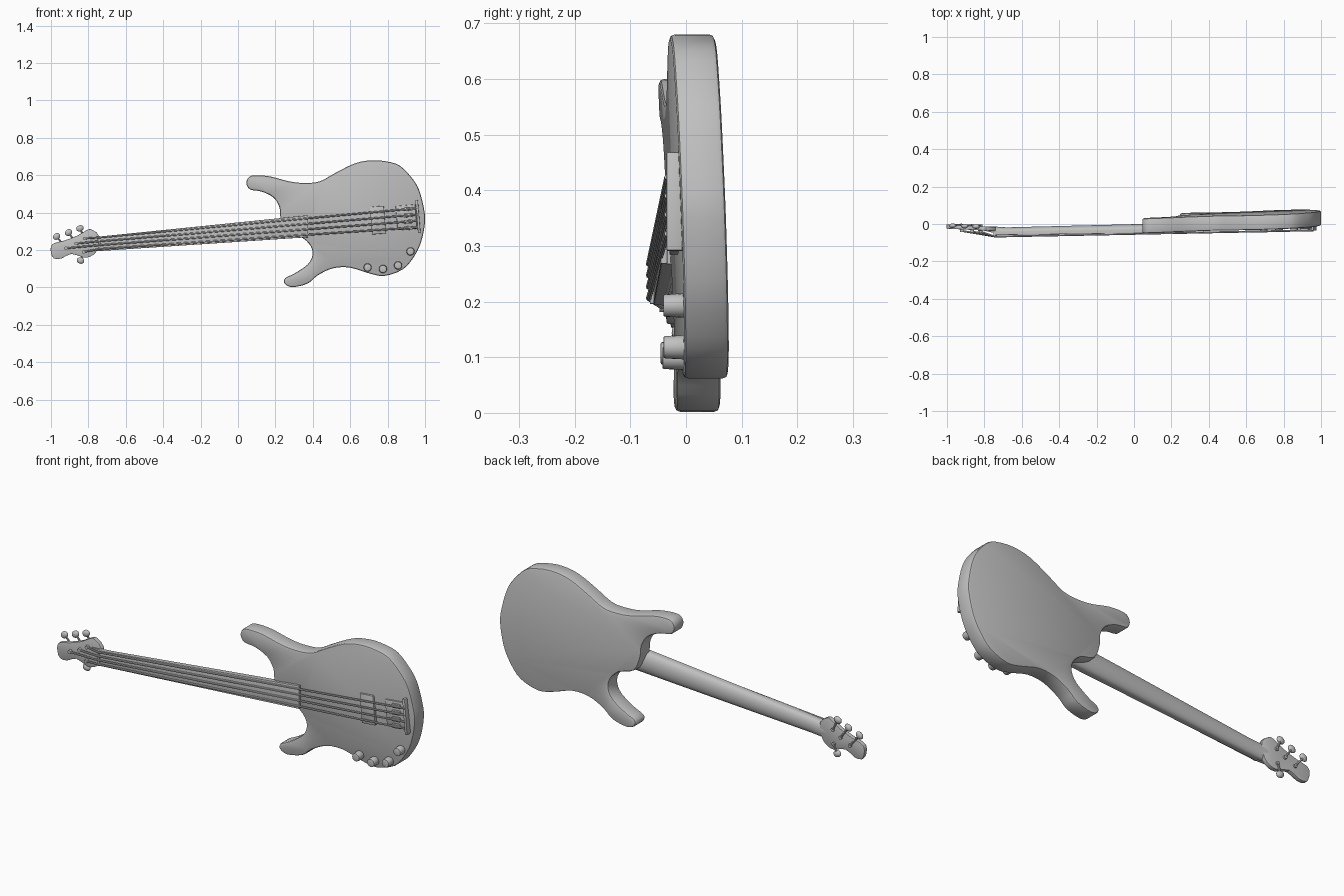
import bpy, bmesh, math
from mathutils import Vector, Matrix

cube = bpy.data.objects.get("Cube")
if cube:
    bpy.data.objects.remove(cube, do_unlink=True)

GREY = 0.53
grey = bpy.data.materials.new("plain grey")
grey.use_nodes = True
grey.diffuse_color = (GREY, GREY, GREY, 1)
grey.node_tree.nodes["Principled BSDF"].inputs["Base Color"].default_value = (GREY, GREY, GREY, 1)


def finish(name, bm, angle=25):
    """Turn a bmesh into a shaded, coloured object."""
    bmesh.ops.recalc_face_normals(bm, faces=bm.faces)
    mesh = bpy.data.meshes.new(name)
    bm.to_mesh(mesh)
    bm.free()
    mesh.materials.append(grey)
    obj = bpy.data.objects.new(name, mesh)
    bpy.context.collection.objects.link(obj)
    bpy.ops.object.select_all(action='DESELECT')
    obj.select_set(True)
    bpy.context.view_layer.objects.active = obj
    bpy.ops.object.shade_smooth_by_angle(angle=math.radians(angle))
    return obj


def rounded(points, steps):
    """Closed Catmull-Rom curve through 2D points."""
    pts = [Vector(p) for p in points]
    out = []
    for i in range(len(pts)):
        a, b, c, d = (pts[(i + k) % len(pts)] for k in (-1, 0, 1, 2))
        for s in range(steps):
            t = s / steps
            out.append(0.5 * (2 * b + (c - a) * t + (2 * a - 5 * b + 4 * c - d) * t ** 2
                              + (3 * b - a - 3 * c + d) * t ** 3))
    return out


def slab(name, outline, front, depth, bevel):
    """Outline in x and z, extruded backwards from a tilted front plane."""
    bm = bmesh.new()
    rings = [[bm.verts.new((p.x, front(p.x, p.y) + off, p.y)) for p in outline]
             for off in (0, depth)]
    caps = [bm.faces.new(ring) for ring in rings]
    n = len(outline)
    for i in range(n):
        j = (i + 1) % n
        bm.faces.new((rings[0][i], rings[0][j], rings[1][j], rings[1][i]))
    bmesh.ops.recalc_face_normals(bm, faces=bm.faces)
    rim = list({e for cap in caps for e in cap.edges})
    bmesh.ops.bevel(bm, geom=rim, offset=bevel, segments=2, profile=0.5,
                    affect='EDGES', clamp_overlap=False)
    return finish(name, bm)


def loft(name, sections):
    bm = bmesh.new()
    rings = [[bm.verts.new(p) for p in sec] for sec in sections]
    for a, b in zip(rings, rings[1:]):
        for i in range(len(a)):
            j = (i + 1) % len(a)
            bm.faces.new((a[i], a[j], b[j], b[i]))
    bm.faces.new(rings[0])
    bm.faces.new(rings[-1])
    return finish(name, bm)


def rod(name, a, b, r1, r2, sides=16, bevel=0):
    a, b = Vector(a), Vector(b)
    bm = bmesh.new()
    turn = (b - a).to_track_quat('Z', 'Y').to_matrix().to_4x4()
    bmesh.ops.create_cone(bm, cap_ends=True, segments=sides, radius1=r1, radius2=r2,
                          depth=(b - a).length, matrix=Matrix.Translation((a + b) / 2) @ turn)
    if bevel:
        rim = [e for f in bm.faces if len(f.verts) == sides for e in f.edges]
        bmesh.ops.bevel(bm, geom=rim, offset=bevel, segments=2, profile=0.5, affect='EDGES')
    return finish(name, bm)


def box(name, centre, size, bevel=0.003):
    """Box turned to follow the slant of the neck."""
    bm = bmesh.new()
    bmesh.ops.create_cube(bm, size=1)
    bmesh.ops.scale(bm, vec=size, verts=bm.verts)
    bmesh.ops.bevel(bm, geom=bm.edges[:], offset=bevel, segments=2, profile=0.5, affect='EDGES')
    bmesh.ops.transform(bm, verts=bm.verts,
                        matrix=Matrix.Translation(centre) @ Matrix.Rotation(-SLANT, 4, 'Y'))
    return finish(name, bm)


def ball(name, centre, size, turn):
    bm = bmesh.new()
    bmesh.ops.create_uvsphere(bm, u_segments=14, v_segments=8, radius=1)
    bmesh.ops.scale(bm, vec=size, verts=bm.verts)
    bmesh.ops.transform(bm, verts=bm.verts,
                        matrix=Matrix.Translation(centre) @ Matrix.Rotation(turn, 4, 'Y'))
    return finish(name, bm, 60)


SLANT = math.atan(0.084)


def body_front(x, z):
    return -0.03 + 0.035 * x - 0.037 * z


def head_front(x, z):
    return -0.03 - 0.05 * (x + 0.9)


def neck_mid(x):
    return 0.296 + 0.084 * x


def neck_half(x):
    return 0.052 + 0.018 * x


def neck_front(x):
    return -0.05 + 0.012 * x


# Body with two horns
body_points = [
    (.045, .556), (.056, .588), (.09, .6), (.17, .594), (.275, .567), (.356, .559),
    (.436, .567), (.516, .61), (.623, .663), (.714, .68), (.794, .674), (.864, .652),
    (.928, .588), (.967, .524), (.993, .428), (1, .35), (.978, .24), (.938, .16),
    (.88, .096), (.783, .062), (.703, .075), (.596, .107), (.505, .102), (.425, .064),
    (.372, .021), (.29, .002), (.249, .021), (.252, .05), (.302, .075), (.372, .123),
    (.398, .171), (.39, .219), (.345, .265), (.26, .295), (.227, .374), (.222, .428),
    (.19, .481), (.126, .513), (.065, .524)]
slab("body", rounded(body_points, 3), body_front, 0.08, 0.009)

# Headstock
head_points = [
    (-1, .22), (-.98, .238), (-.928, .251), (-.858, .278), (-.805, .309), (-.778, .308),
    (-.74, .272), (-.755, .195), (-.789, .166), (-.826, .16), (-.89, .18), (-.944, .155),
    (-.985, .156), (-1, .187)]
slab("headstock", rounded(head_points, 2), head_front, 0.022, 0.003)


# Neck with a flat front and rounded back
def neck_section(x, front, back):
    mid, half = neck_mid(x), neck_half(x)
    shoulder = front + 0.3 * (back - front)
    pts = [(x, front, mid + half)]
    for i in range(13):
        a = math.pi * i / 12
        pts.append((x, shoulder + (back - shoulder) * math.sin(a), mid + half * math.cos(a)))
    return pts + [(x, front, mid - half)]


loft("neck", [neck_section(x, f, b) for x, f, b in (
    (-.8, -.036, -.014), (-.74, -.05, -.014), (-.68, neck_front(-.68) + .008, -.018),
    (.04, neck_front(.04) + .008, 0), (.36, neck_front(.36) + .008, .005))])

# Fingerboard and nut
fret_outline = [Vector((x, neck_mid(x) + s * neck_half(x)))
                for x, s in ((-.74, 1), (.375, 1), (.375, -1), (-.74, -1))]
slab("fingerboard", fret_outline, lambda x, z: neck_front(x), 0.012, 0.002)
box("nut", (-.742, -.056, neck_mid(-.742)), (.012, .018, .076), 0.002)

# Pickup and bridge
box("pickup", (.748, -.018, .36), (.075, .024, .148))
box("bridge_plate", (.9, -.012, .375), (.105, .022, .13))
box("bridge_end", (.962, -.02, .38), (.014, .03, .178))

# Strings, saddles, posts and tuners, from the lowest string up
strings = [((-.825, .19), (-.842, .144)), ((-.92, .21), (-.97, .273)),
           ((-.865, .235), (-.906, .294)), ((-.82, .262), (-.845, .316))]
for i, (post, peg) in enumerate(strings):
    nut = Vector((-.742, -.067, .206 + .0205 * i))
    end = Vector((.96, -.034, .322 + .034 * i))
    top = head_front(*post)
    rod(f"string_{i + 1}", nut, end, .005, .005, 8)
    rod(f"string_tail_{i + 1}", (post[0], top - .008, post[1]), nut, .005, .005, 8)
    box(f"saddle_{i + 1}", (.91, -.026, end.z - .004), (.045, .014, .02), 0.002)
    rod(f"tuner_post_{i + 1}", (post[0], top - .014, post[1]), (post[0], top + .03, post[1]),
        .009, .009, 12)
    back = top + .026
    rod(f"tuner_stem_{i + 1}", (post[0], back, post[1]), (peg[0], back - .004, peg[1]),
        .005, .005, 8)
    lean = math.atan2(peg[0] - post[0], peg[1] - post[1])
    ball(f"tuner_button_{i + 1}", (peg[0], back - .006, peg[1]), (.021, .012, .017), lean)

# Control knobs
for i, (x, z) in enumerate([(.693, .107), (.775, .099), (.856, .118), (.922, .193)]):
    base = body_front(x, z)
    rod(f"knob_{i + 1}", (x, base + .005, z), (x, base - .036, z), .022, .02, 20, .003)
